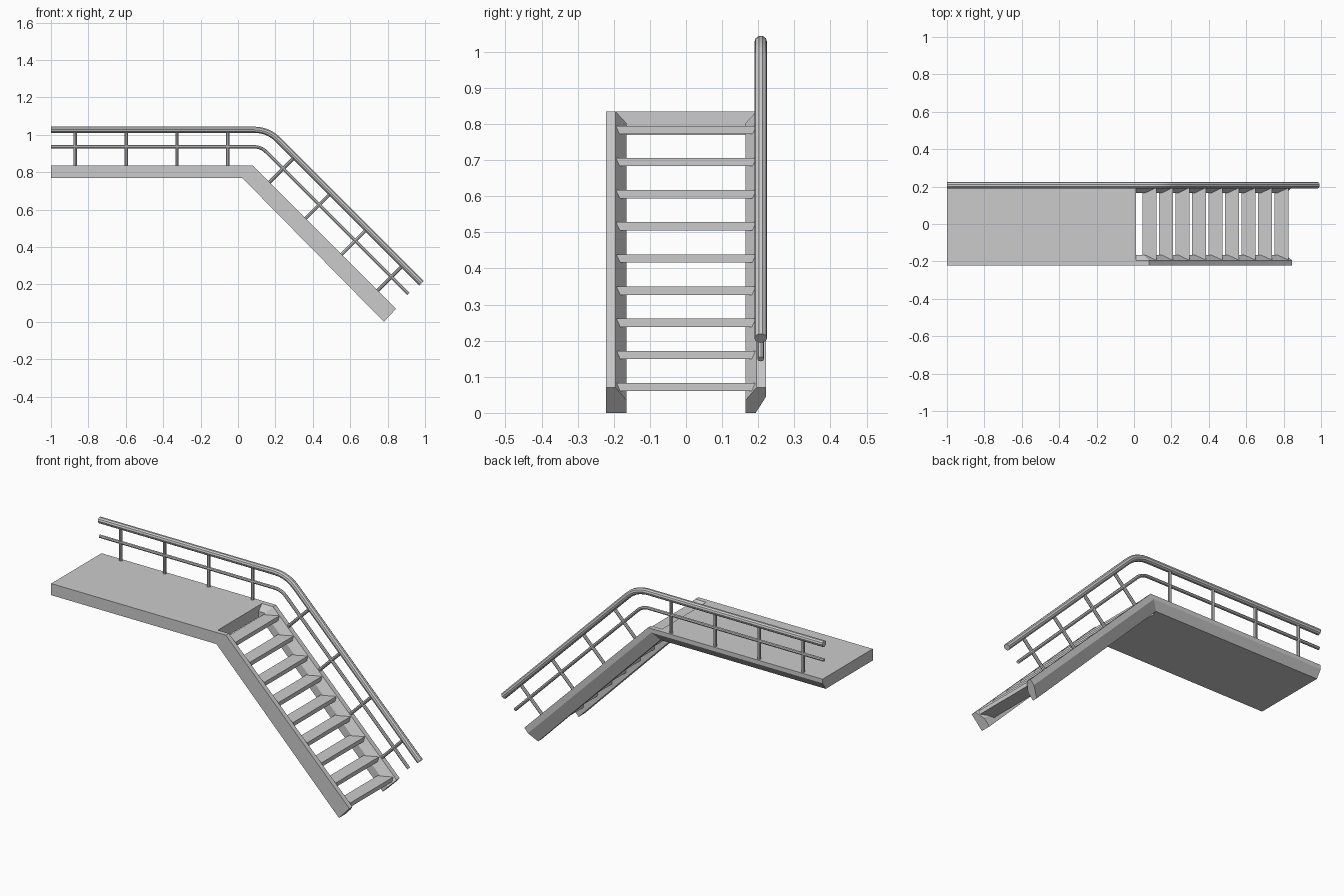
import bpy, bmesh
from mathutils import Vector

if "Cube" in bpy.data.objects:
    bpy.data.objects.remove(bpy.data.objects["Cube"])


def sweep(name, profile, stations):
    """Sweep a (y, height 0-1) profile along stations of (bottom xz, top xz)."""
    bm = bmesh.new()
    rings = []
    for b, t in stations:
        rings.append([bm.verts.new((b[0] + (t[0] - b[0]) * h, y, b[1] + (t[1] - b[1]) * h))
                      for y, h in profile])
    n = len(profile)
    for r0, r1 in zip(rings, rings[1:]):
        for i in range(n):
            j = (i + 1) % n
            bm.faces.new((r0[i], r0[j], r1[j], r1[i]))
    bm.faces.new(rings[0])
    bm.faces.new(rings[-1][::-1])
    bmesh.ops.recalc_face_normals(bm, faces=bm.faces[:])
    me = bpy.data.meshes.new(name)
    bm.to_mesh(me)
    bm.free()
    ob = bpy.data.objects.new(name, me)
    bpy.context.collection.objects.link(ob)
    return ob


def tube(name, pts, radius, res=3):
    """Round bar through xz points in the railing plane."""
    cu = bpy.data.curves.new(name, 'CURVE')
    cu.dimensions = '3D'
    cu.bevel_depth = radius
    cu.bevel_resolution = res
    cu.use_fill_caps = True
    sp = cu.splines.new('POLY')
    sp.points.add(len(pts) - 1)
    for p, (x, z) in zip(sp.points, pts):
        p.co = (x, RAIL_Y, z, 1)
    ob = bpy.data.objects.new(name, cu)
    bpy.context.collection.objects.link(ob)
    bpy.ops.object.select_all(action='DESELECT')
    ob.select_set(True)
    bpy.context.view_layer.objects.active = ob
    bpy.ops.object.convert(target='MESH')
    bpy.ops.object.shade_smooth_by_angle()
    return ob


def bent(start, corner, end, cut, steps=5):
    """Path with a rounded corner."""
    s, c, e = Vector(start), Vector(corner), Vector(end)
    a = c + (s - c).normalized() * cut
    b = c + (e - c).normalized() * cut
    arc = [a * (1 - t) ** 2 + c * 2 * t * (1 - t) + b * t * t
           for t in (i / steps for i in range(steps + 1))]
    return [tuple(p) for p in [s] + arc + [e]]


RAIL_Y = 0.207

# side stringers: level along the platform, then down the stairs
path = [((-1, 0.77), (-1, 0.835)),
        ((0.022, 0.77), (0.08, 0.835)),
        ((0.78, 0.0), (0.845, 0.07))]
sweep("front_stringer", [(-0.222, 0), (-0.165, 0), (-0.165, 0.5),
                         (-0.195, 1), (-0.222, 1)], path)
sweep("back_stringer", [(0.165, 0), (0.193, 0), (0.222, 0.65), (0.222, 1),
                        (0.195, 1), (0.165, 0.5)], path)

# platform deck between the stringers
sweep("platform_deck", [(-0.195, 1), (-0.165, 0.5), (-0.165, 0),
                        (0.165, 0), (0.165, 0.5), (0.195, 1)],
      [((-1, 0.77), (-1, 0.835)), ((0.012, 0.77), (0.012, 0.835))])

# stair treads
for i in range(9):
    x, z = 0.045 + i * 0.0882, 0.772 - i * 0.089
    sweep(f"tread_{i + 1}", [(-0.194, 0), (0.194, 0), (0.194, 1), (-0.194, 1)],
          [((x, z), (x, z + 0.023)), ((x + 0.075, z), (x + 0.075, z + 0.023))])

# hand rail and middle rail
tube("hand_rail", bent((-1, 1.027), (0.161, 1.027), (0.981, 0.207), 0.075), 0.0175)
tube("middle_rail", bent((-1, 0.936), (0.124, 0.936), (0.911, 0.149), 0.04), 0.009, 2)

# railing posts on the platform and square to the stair slope
for i in range(4):
    x = -0.87 + i * 0.272
    tube(f"platform_post_{i + 1}", [(x, 0.825), (x, 1.02)], 0.009, 2)
    x, z = 0.165 + i * 0.193, 0.743 - i * 0.193
    tube(f"stair_post_{i + 1}", [(x, z), (x + 0.135, z + 0.135)], 0.009, 2)
